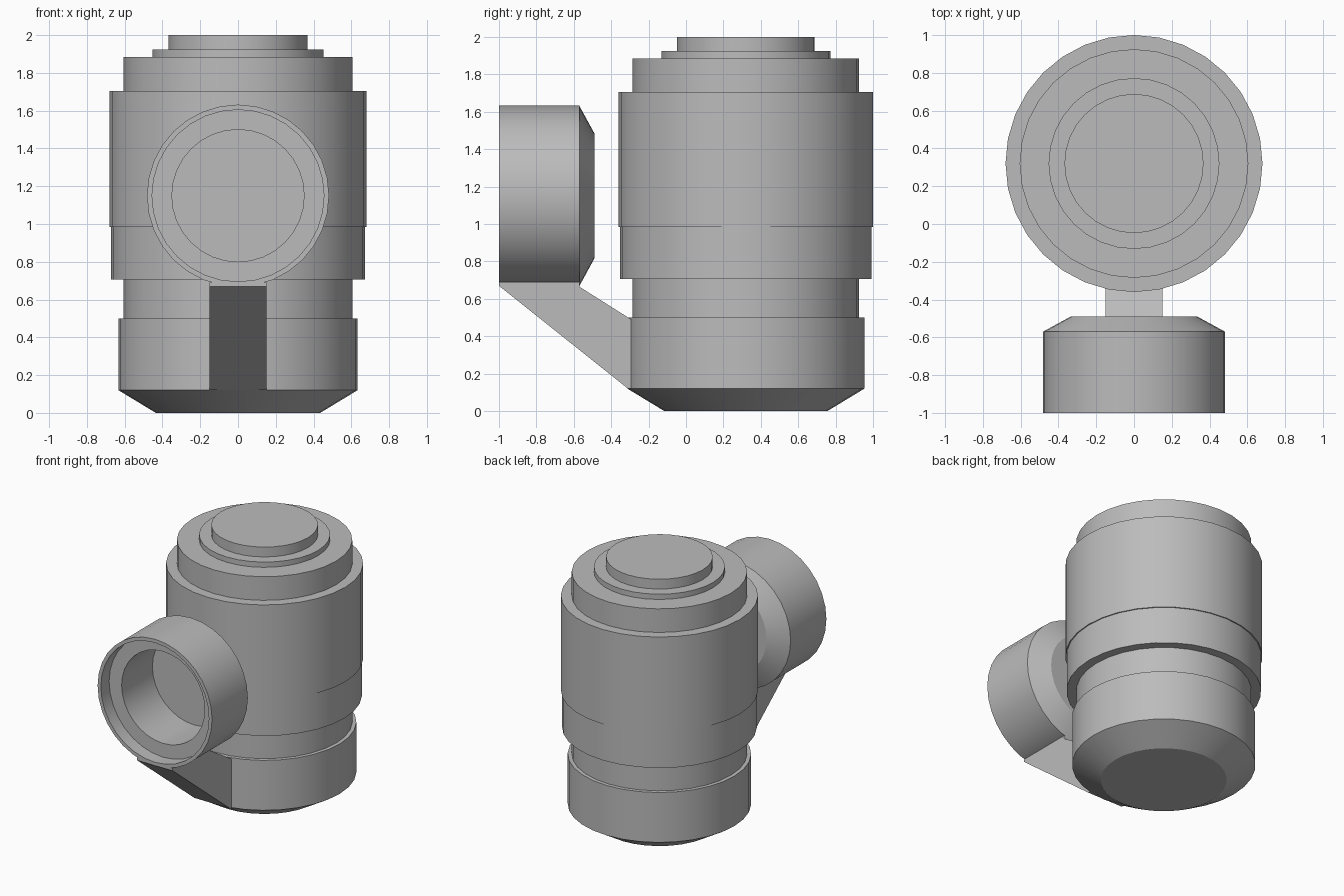
import bpy
import bmesh
from math import radians
from mathutils import Matrix, Vector

if "Cube" in bpy.data.objects:
    bpy.data.objects.remove(bpy.data.objects["Cube"])

SIDES = 32

grey = bpy.data.materials.new("plain_grey")
grey.use_nodes = True
colour = (0.5, 0.5, 0.5, 1)
grey.diffuse_color = colour
grey.node_tree.nodes["Principled BSDF"].inputs["Base Color"].default_value = colour


def finish(name, bm):
    """Turn a bmesh into a smooth-shaded object with sharp edges kept."""
    bmesh.ops.recalc_face_normals(bm, faces=bm.faces)
    mesh = bpy.data.meshes.new(name)
    bm.to_mesh(mesh)
    bm.free()
    mesh.materials.append(grey)
    obj = bpy.data.objects.new(name, mesh)
    bpy.context.collection.objects.link(obj)
    bpy.ops.object.select_all(action="DESELECT")
    obj.select_set(True)
    bpy.context.view_layer.objects.active = obj
    bpy.ops.object.shade_smooth_by_angle(angle=radians(20))
    return obj


def lathe(name, profile, matrix):
    """Revolve (radius, height) points about z, cap both ends, then place."""
    bm = bmesh.new()
    rings = []
    for radius, height in profile:
        ring = bmesh.ops.create_circle(bm, segments=SIDES, radius=radius)["verts"]
        bmesh.ops.translate(bm, verts=ring, vec=(0, 0, height))
        rings.append(ring)
    for low, high in zip(rings, rings[1:]):
        for i in range(SIDES):
            j = (i + 1) % SIDES
            bm.faces.new((low[i], low[j], high[j], high[i]))
    bm.faces.new(rings[0])
    bm.faces.new(rings[-1])
    bm.transform(matrix)
    return finish(name, bm)


# Stepped upright body with chamfered foot
lathe("body", [
    (0.435, 0), (0.633, 0.12), (0.633, 0.5), (0.605, 0.5), (0.605, 0.705),
    (0.672, 0.705), (0.672, 0.985), (0.68, 0.985), (0.68, 1.705),
    (0.605, 1.705), (0.605, 1.885), (0.452, 1.885), (0.452, 1.925),
    (0.368, 1.925), (0.368, 2),
], Matrix.Translation((0, 0.32, 0)))

# Hollow front ring: from the chamfered back, over the rim, to the inner floor
lathe("front_ring", [
    (0.335, 0.49), (0.482, 0.57), (0.482, 1), (0.455, 1),
    (0.455, 0.9), (0.35, 0.9), (0.35, 0.53),
], Matrix.Translation((0, 0, 1.15)) @ Matrix.Rotation(radians(90), 4, "X"))

# Sloping strut that carries the ring
bm = bmesh.new()
side = [(-1, 0.67), (-1, 0.69), (-0.57, 0.69), (-0.57, 0.665),
        (-0.25, 0.463), (-0.25, 0.12), (-0.31, 0.12)]
face = bm.faces.new([bm.verts.new((-0.15, y, z)) for y, z in side])
extruded = bmesh.ops.extrude_face_region(bm, geom=[face], use_keep_orig=True)["geom"]
bmesh.ops.translate(bm, vec=Vector((0.3, 0, 0)),
                    verts=[v for v in extruded if isinstance(v, bmesh.types.BMVert)])
finish("strut", bm)
